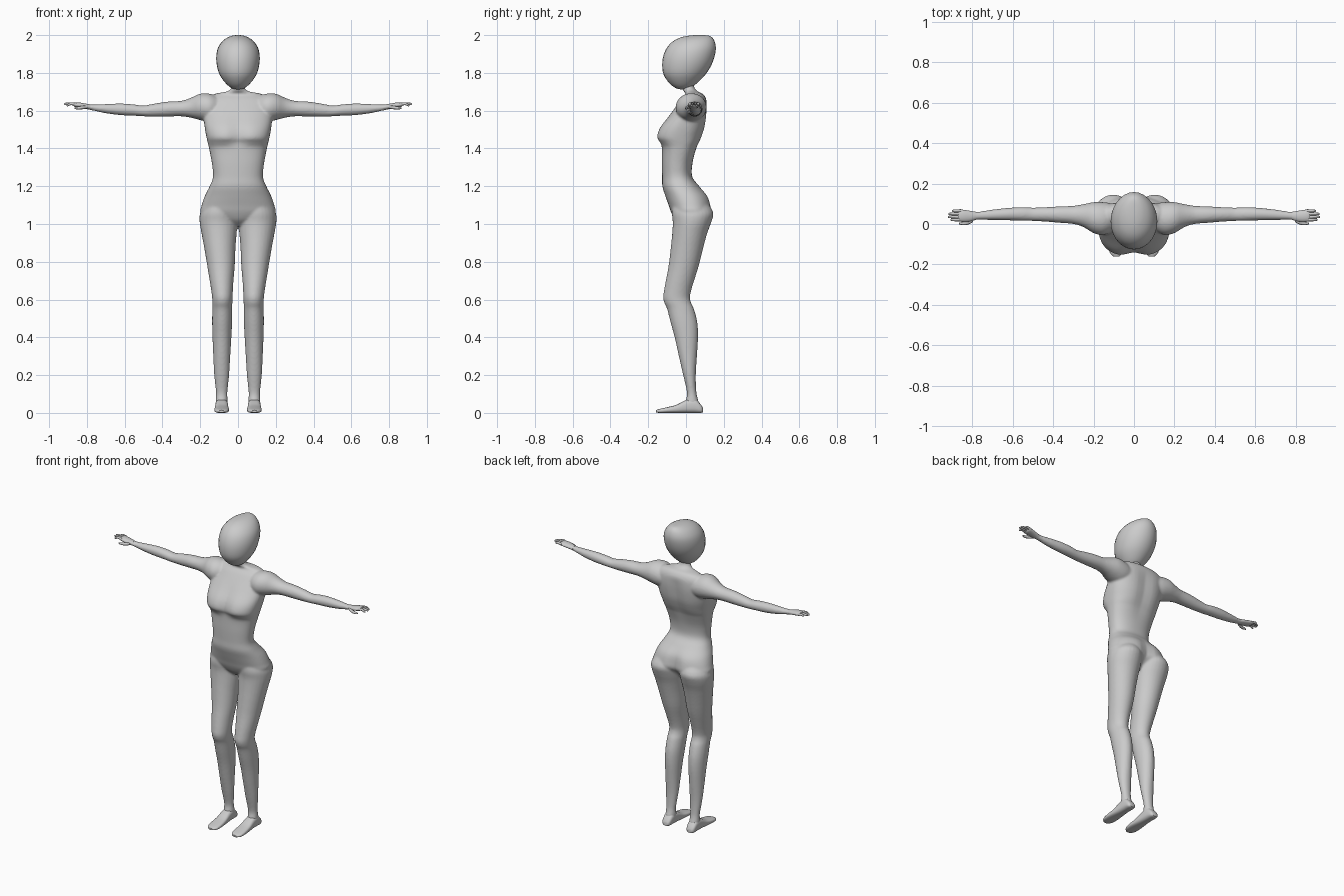
import bpy, bmesh, math
from mathutils import Vector


def smooth_rows(rows, steps):
    """Resample section rows with a Catmull-Rom spline."""
    pts = [list(r) + [2, 0, 0][len(r) - 5:] for r in rows]
    out = []
    for i in range(len(pts) - 1):
        p0, p1, p2, p3 = pts[max(i - 1, 0)], pts[i], pts[i + 1], pts[min(i + 2, len(pts) - 1)]
        for k in range(steps):
            t = k / steps
            out.append([b + .5 * t * (c - a + t * (2 * a - 5 * b + 4 * c - d + t * (3 * (b - c) + d - a)))
                        for a, b, c, d in zip(p0, p1, p2, p3)])
    return out + [pts[-1]]


def loft(bm, rows, axis, side=1, segs=28, steps=3):
    """Row: position, u min, u max, v min, v max, squareness, front dent, back dent."""
    rings = []
    for t, u0, u1, v0, v1, n, df, db in smooth_rows(rows, steps):
        ring = []
        for i in range(segs):
            a = math.tau * i / segs
            c, s = math.cos(a), math.sin(a)
            u = (u0 + u1) / 2 + (u1 - u0) / 2 * math.copysign(abs(c) ** (2 / n), c)
            v = (v0 + v1) / 2 + (v1 - v0) / 2 * math.copysign(abs(s) ** (2 / n), s)
            dent = math.exp(-(u / .045) ** 2)
            v += dent * (df if s < 0 else -db)
            p = {'x': (t, u, v), 'y': (u, t, v), 'z': (u, v, t)}[axis]
            ring.append(bm.verts.new((p[0] * side, p[1], p[2])))
        rings.append(ring)
    for r, q in zip(rings, rings[1:]):
        for i in range(segs):
            j = (i + 1) % segs
            bm.faces.new((r[i], r[j], q[j], q[i]))
    bm.faces.new(rings[0])
    bm.faces.new(rings[-1])


def tube(bm, path, side=1, segs=8):
    """Tapered finger through (x, y, z, radius) points running along x."""
    loft(bm, [(x, y - r, y + r, z - r, z + r) for x, y, z, r in path], 'x', side, segs, 2)


def finish(bm, name):
    bmesh.ops.recalc_face_normals(bm, faces=bm.faces)
    me = bpy.data.meshes.new(name)
    bm.to_mesh(me)
    bm.free()
    ob = bpy.data.objects.new(name, me)
    bpy.context.collection.objects.link(ob)
    bpy.context.view_layer.objects.active = ob
    ob.select_set(True)
    bpy.ops.object.shade_smooth_by_angle(angle=math.radians(50))
    ob.select_set(False)
    return ob


# head: egg leaning backwards
head = [(1.713, .008, -.03, 0), (1.72, .035, -.055, .02), (1.745, .065, -.088, .058),
        (1.79, .097, -.118, .102), (1.84, .112, -.126, .134), (1.89, .115, -.12, .152),
        (1.935, .105, -.1, .158), (1.97, .08, -.065, .15), (1.99, .05, -.02, .135),
        (1.998, .025, .025, .115), (2.0, .006, .06, .085)]
bm = bmesh.new()
loft(bm, [(z, -w, w, f, b) for z, w, f, b in head], 'z')
finish(bm, "head")

# torso and neck: height, half width, front, back, squareness, front dent, back dent
torso = [(.99, .07, -.02, .06, 2, 0, 0), (1.02, .15, -.055, .1, 2, 0, .02),
         (1.06, .198, -.078, .138, 2.2, 0, .025), (1.1, .192, -.092, .136, 2.2, 0, .02),
         (1.15, .175, -.11, .118, 2.2, 0, .012), (1.2, .15, -.125, .07, 2.3, 0, 0),
         (1.25, .132, -.126, .033, 2.3, 0, 0), (1.32, .138, -.128, .034, 2.3, 0, 0),
         (1.4, .153, -.128, .058, 2.4, 0, .005), (1.43, .16, -.142, .072, 2.5, .012, .008),
         (1.46, .167, -.16, .086, 2.5, .02, .01), (1.51, .176, -.143, .102, 2.5, .015, .01),
         (1.57, .182, -.095, .111, 2.4, .006, .01), (1.62, .18, -.055, .112, 2.4, 0, .006),
         (1.66, .165, -.025, .107, 2.3, 0, 0), (1.688, .125, .0, .09, 2.2, 0, 0),
         (1.702, .058, -.012, .062, 2, 0, 0), (1.72, .036, -.02, .045, 2, 0, 0),
         (1.75, .034, -.022, .04, 2, 0, 0)]
# leg: height, inner, outer, front, back
leg = [(1.11, .015, .17, -.07, .115), (1.06, .003, .2, -.075, .145), (1.01, .002, .203, -.07, .134),
       (.95, .007, .193, -.073, .112), (.88, .013, .18, -.08, .093), (.78, .017, .163, -.092, .068),
       (.7, .024, .15, -.107, .043), (.65, .027, .142, -.116, .028), (.61, .029, .137, -.121, .021),
       (.58, .03, .136, -.114, .028), (.55, .03, .136, -.1, .042), (.48, .031, .137, -.082, .06),
       (.4, .035, .135, -.06, .064), (.3, .041, .131, -.038, .058), (.2, .047, .126, -.015, .052),
       (.11, .056, .117, .005, .055), (.07, .055, .118, .0, .064), (.03, .055, .118, -.01, .075)]
# arm: distance out, front, back, bottom, top
arm = [(.1, -.03, .1, 1.55, 1.672), (.15, -.055, .108, 1.54, 1.69), (.2, -.045, .108, 1.55, 1.69),
       (.25, -.015, .098, 1.563, 1.668), (.3, 0, .09, 1.57, 1.652), (.37, .006, .087, 1.569, 1.648),
       (.44, .012, .083, 1.568, 1.638), (.5, .015, .081, 1.57, 1.627), (.55, .016, .083, 1.573, 1.633),
       (.62, .018, .08, 1.576, 1.638), (.7, .02, .071, 1.586, 1.635), (.76, .021, .062, 1.599, 1.632),
       (.8, .02, .06, 1.607, 1.634)]

# one continuous skin over torso, legs and arms
bm = bmesh.new()
loft(bm, [(z, -w, w, f, b, *rest) for z, w, f, b, *rest in torso], 'z', segs=48, steps=4)
for side in (1, -1):
    loft(bm, leg, 'z', side)
    loft(bm, arm, 'x', side)
body = finish(bm, "body")
skin = body.modifiers.new("skin", 'REMESH')
skin.mode = 'VOXEL'
skin.voxel_size = .007
skin.use_smooth_shade = True
relax = body.modifiers.new("relax", 'SMOOTH')
relax.factor = .5
relax.iterations = 4

# feet: position, inner, outer, bottom, top, squareness
foot = [(.09, .07, .104, .004, .025, 2.5), (.078, .06, .115, 0, .045, 2.8), (.045, .055, .119, 0, .075, 2.8),
        (.0, .053, .12, 0, .068, 2.8), (-.05, .05, .123, 0, .043, 2.8), (-.1, .048, .125, 0, .03, 2.8),
        (-.14, .054, .12, 0, .021, 2.8), (-.16, .072, .102, .003, .014, 2.5)]
# hands: palm, four fingers and a thumb
palm = [(.78, .021, .06, 1.604, 1.633), (.81, .012, .065, 1.61, 1.638), (.84, .01, .07, 1.615, 1.643),
        (.862, .013, .071, 1.619, 1.643), (.87, .018, .066, 1.624, 1.639)]
tips = [(.021, .908, 1.628), (.035, .92, 1.635), (.05, .918, 1.636), (.065, .9, 1.632)]
for side, label in ((1, "left"), (-1, "right")):
    bm = bmesh.new()
    loft(bm, foot, 'y', side)
    finish(bm, label + "_foot")
    bm = bmesh.new()
    loft(bm, palm, 'x', side, segs=16)
    for y, x, z in tips:
        tube(bm, [(.855, y, 1.632, .008), (.885, y, 1.637, .0075), (x - .006, y, z, .006), (x, y, z, .003)], side)
    tube(bm, [(.795, .018, 1.62, .008), (.82, .006, 1.617, .009), (.845, .002, 1.614, .008),
              (.865, .003, 1.613, .004)], side)
    finish(bm, label + "_hand")
